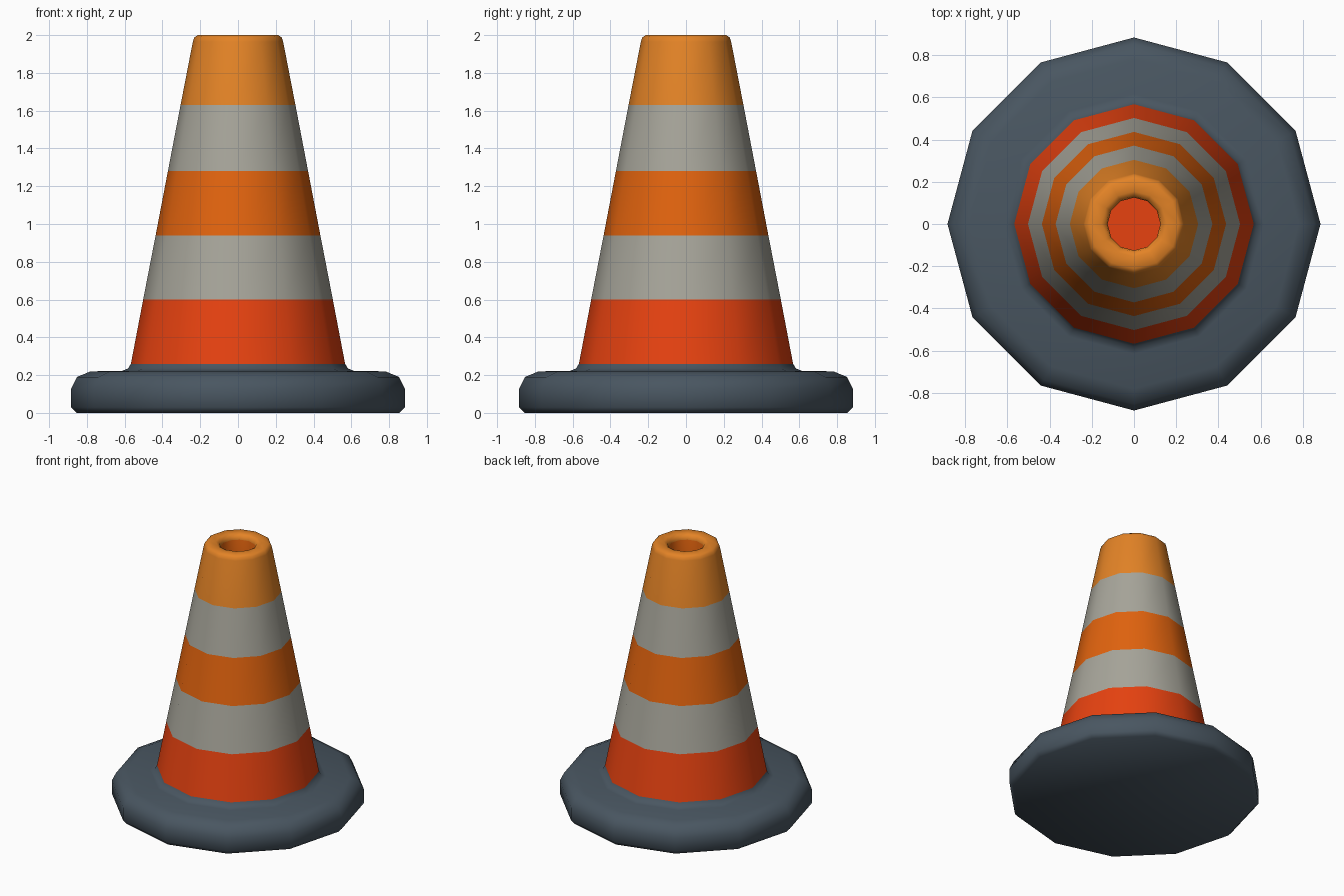
import bpy, bmesh, math

if "Cube" in bpy.data.objects:
    bpy.data.objects.remove(bpy.data.objects["Cube"])

SIDES = 12


def material(name, rgb):
    # sRGB 0-255 to linear viewport colour
    lin = [((c / 255 + 0.055) / 1.055) ** 2.4 for c in rgb]
    m = bpy.data.materials.new(name)
    m.diffuse_color = (*lin, 1)
    m.use_nodes = True
    m.node_tree.nodes["Principled BSDF"].inputs["Base Color"].default_value = m.diffuse_color
    return m


red = material("red_orange", (231, 66, 16))
orange = material("orange", (225, 99, 14))
amber = material("amber", (227, 131, 38))
grey = material("stripe_grey", (167, 165, 154))
slate = material("slate_rubber", (73, 86, 97))


def lathe(name, profile, mats, cap_start=None, cap_end=None):
    """Revolve (radius, z, material index of the band above) into a 12-sided part."""
    bm = bmesh.new()
    rings = [[bm.verts.new((r * math.cos(math.tau * i / SIDES),
                            r * math.sin(math.tau * i / SIDES), z))
              for i in range(SIDES)] for r, z, _ in profile]
    for (_, _, mi), a, b in zip(profile, rings, rings[1:]):
        for i in range(SIDES):
            j = (i + 1) % SIDES
            bm.faces.new((a[i], a[j], b[j], b[i])).material_index = mi
    if cap_start is not None:
        bm.faces.new(rings[0][::-1]).material_index = cap_start
    if cap_end is not None:
        bm.faces.new(rings[-1]).material_index = cap_end
    me = bpy.data.meshes.new(name)
    bm.to_mesh(me)
    bm.free()
    for m in mats:
        me.materials.append(m)
    ob = bpy.data.objects.new(name, me)
    bpy.context.collection.objects.link(ob)
    bpy.ops.object.select_all(action='DESELECT')
    ob.select_set(True)
    bpy.context.view_layer.objects.active = ob
    bpy.ops.object.shade_smooth_by_angle(angle=math.radians(60))
    return ob


# Rubber base with rounded rim and a small collar blending into the cone
lathe("base", [(0.855, 0, 0), (0.883, 0.03, 0), (0.883, 0.13, 0),
               (0.853, 0.19, 0), (0.78, 0.22, 0), (0.615, 0.222, 0),
               (0.582, 0.235, 0), (0.567, 0.26, 0)], [slate], cap_start=0)

# Striped cone, rounded lip, and the recessed hole in the top
lathe("cone", [(0.567, 0.26, 0), (0.502, 0.60, 1), (0.436, 0.94, 2),
               (0.371, 1.28, 1), (0.304, 1.63, 3), (0.239, 1.965, 3),
               (0.232, 1.987, 3), (0.212, 2.0, 3), (0.155, 2.0, 3),
               (0.132, 1.987, 3), (0.125, 1.96, 2), (0.125, 1.75, 0)],
      [red, grey, orange, amber], cap_end=0)
